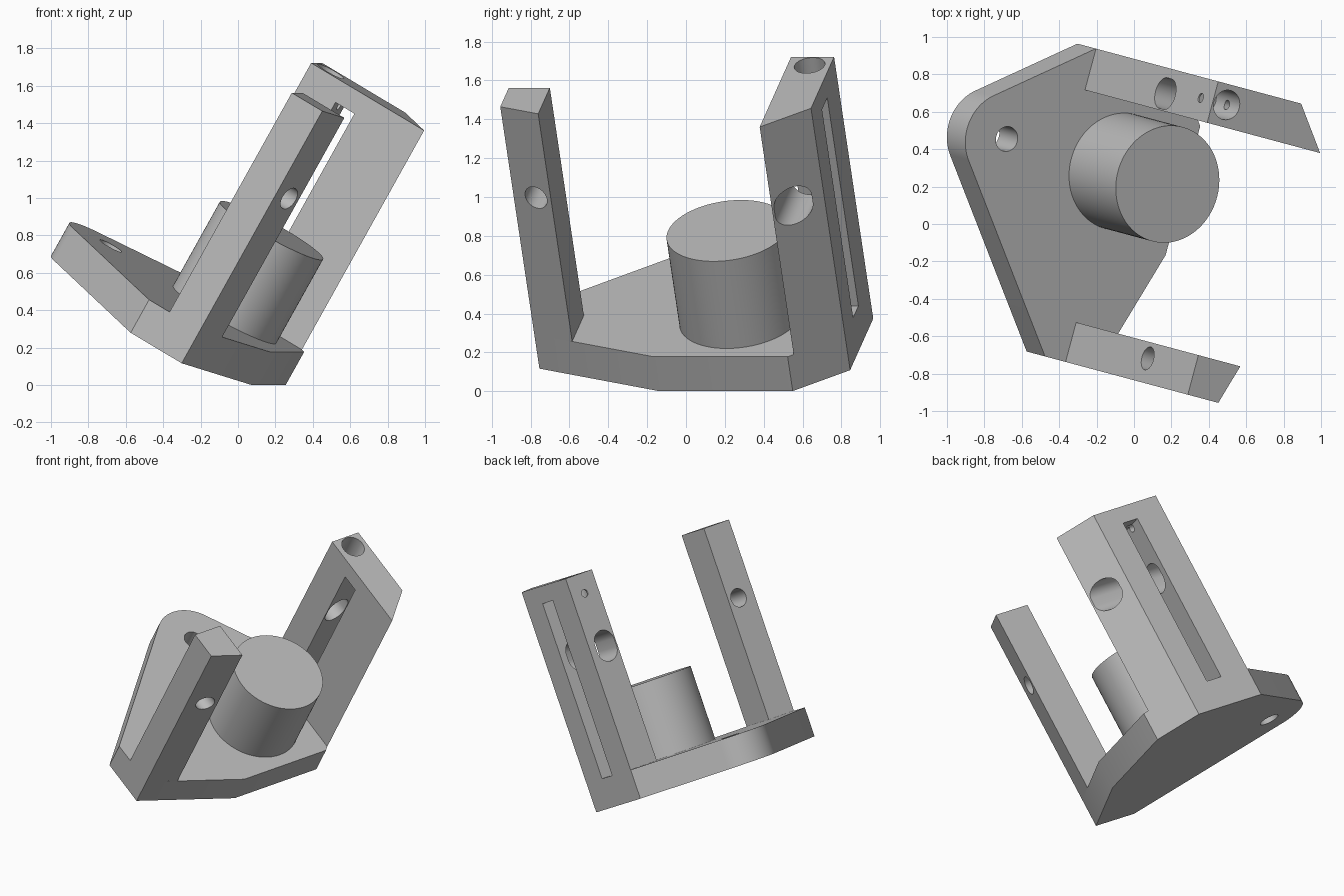
import bpy, bmesh, math
from mathutils import Matrix, Vector
from mathutils.geometry import convex_hull_2d

old = bpy.data.objects.get("Cube")
if old:
    bpy.data.objects.remove(old, do_unlink=True)

grey = bpy.data.materials.new("plain grey")
grey.use_nodes = True
colour = (0.5, 0.5, 0.5, 1)
grey.diffuse_color = colour
grey.node_tree.nodes["Principled BSDF"].inputs["Base Color"].default_value = colour

# The whole bracket is built upright, then yawed and tilted
TILT = Matrix.Rotation(math.radians(-15), 4, 'Z') @ Matrix.Rotation(math.radians(30), 4, 'Y')
BOTTOM, FLOOR, TOP = 0.053, 0.257, 1.61
ORDER = {'x': (2, 0, 1), 'y': (0, 2, 1), 'z': (0, 1, 2)}


def oval(a, b, r, stretch=0.0, n=48):
    """Circle outline, optionally stretched into a long hole."""
    pts = []
    for i in range(n):
        t = 2 * math.pi * (i + 0.5) / n
        pts.append((a + r * math.cos(t), b + r * math.sin(t) + math.copysign(stretch, math.sin(t))))
    return pts


def prism(name, outline, lo, hi, axis='z'):
    """Extrude an outline along one axis of the bracket."""
    bm = bmesh.new()
    rings = []
    for c in (lo, hi):
        ring = []
        for a, b in outline:
            p = (a, b, c)
            ring.append(bm.verts.new(TILT @ Vector([p[k] for k in ORDER[axis]])))
        rings.append(ring)
        bm.faces.new(ring)
    n = len(outline)
    for i in range(n):
        j = (i + 1) % n
        bm.faces.new((rings[0][i], rings[0][j], rings[1][j], rings[1][i]))
    bmesh.ops.recalc_face_normals(bm, faces=bm.faces)
    mesh = bpy.data.meshes.new(name)
    bm.to_mesh(mesh)
    bm.free()
    mesh.materials.append(grey)
    obj = bpy.data.objects.new(name, mesh)
    bpy.context.collection.objects.link(obj)
    return obj


def activate(obj):
    bpy.ops.object.select_all(action='DESELECT')
    obj.select_set(True)
    bpy.context.view_layer.objects.active = obj


def cut(obj, *cutters):
    for cutter in cutters:
        cutter.hide_render = True
        mod = obj.modifiers.new("cut", 'BOOLEAN')
        mod.operation, mod.solver, mod.object = 'DIFFERENCE', 'EXACT', cutter
        activate(obj)
        bpy.ops.object.modifier_apply(modifier=mod.name)
        bpy.data.objects.remove(cutter, do_unlink=True)


# Base plate: straight edges with one rounded lug
lug = (-1.043, 0.263)
corners = [(-0.467, -0.807), (-0.141, -0.807), (0.09, -0.117),
           (0.09, 0.597), (-0.125, 0.853), (-0.656, 0.853)]
cloud = corners + oval(*lug, 0.253, n=96)
plate = prism("base_plate", [cloud[i] for i in convex_hull_2d(cloud)], BOTTOM, FLOOR)
cut(plate, prism("lug_hole", oval(*lug, 0.067), -0.2, 0.5))

# Drum standing on the plate
drum = prism("drum", oval(-0.311, 0.252, 0.316, n=96), FLOOR, 0.775)

# Narrow front post with a cross hole
front_post = prism("front_post", [(-0.336, -0.807), (-0.141, -0.807),
                                  (-0.068, -0.588), (-0.336, -0.588)], FLOOR, TOP)
cut(front_post, prism("cross_hole", oval(-0.675, 1.095, 0.063), -1, 0.5, 'x'))

# Wide back post with slot, long cross hole, top bore and pin hole
back_post = prism("back_post", [(-0.655, 0.624), (0.067, 0.624),
                                (-0.125, 0.853), (-0.655, 0.853)], FLOOR, TOP)
slot = [(-0.433, 0.2), (-0.312, 0.2), (-0.312, 1.495), (-0.433, 1.495)]
cut(back_post,
    prism("slot", slot, 0.4, 1.1, 'y'),
    prism("long_hole", oval(0.717, 1.097, 0.084, 0.023), -1, 0.5, 'x'),
    prism("top_bore", oval(-0.567, 0.743, 0.08), 1.35, 1.8),
    prism("pin_hole", oval(0.743, 1.475, 0.026, n=24), -1, -0.4, 'x'))

for part in (plate, drum, front_post, back_post):
    activate(part)
    bpy.ops.object.shade_smooth_by_angle(angle=math.radians(25))
